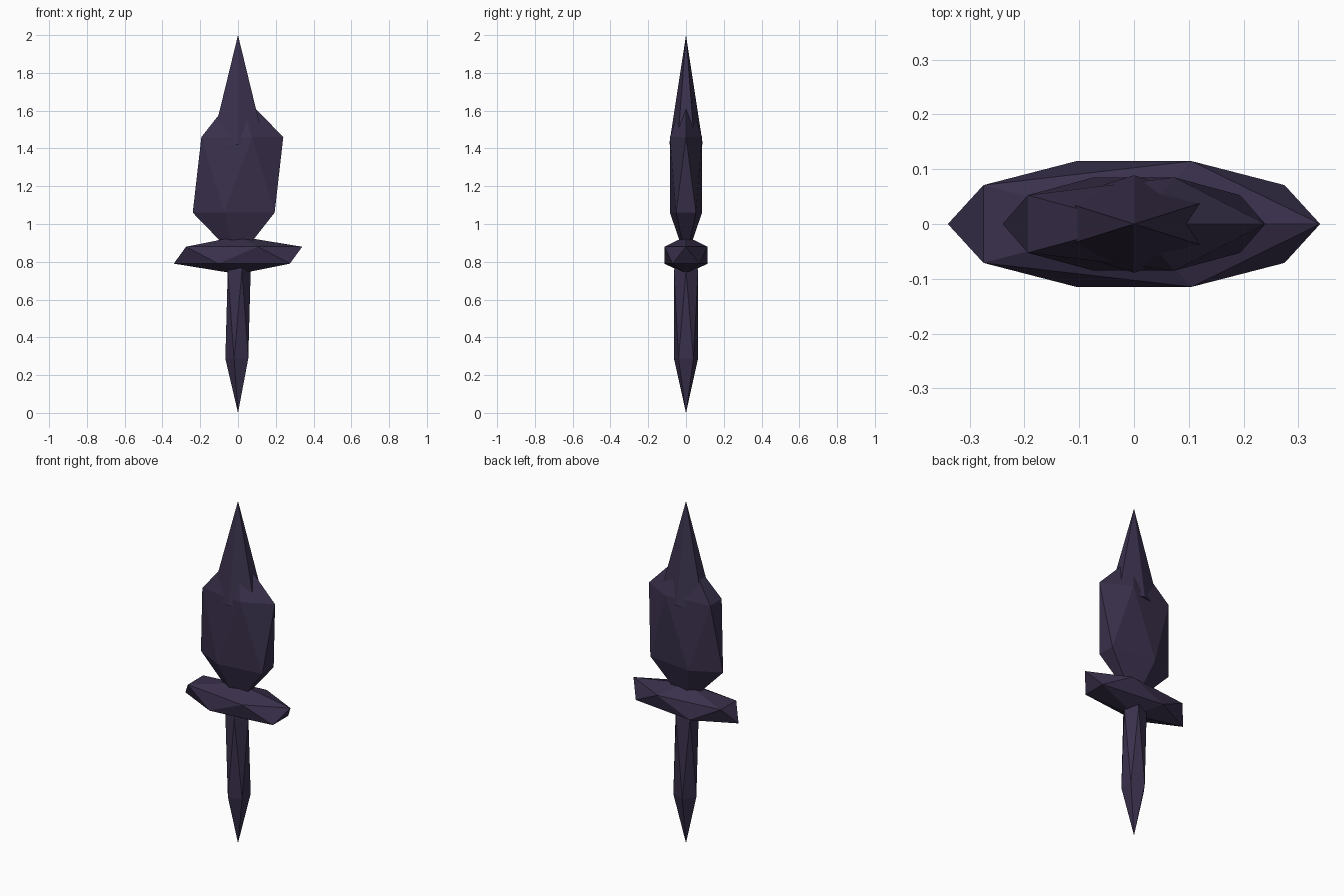
import bpy

if "Cube" in bpy.data.objects:
    bpy.data.objects.remove(bpy.data.objects["Cube"])

# One dark violet stone colour for everything
stone = bpy.data.materials.new("dark_violet")
stone.diffuse_color = (0.042, 0.030, 0.072, 1.0)
stone.use_nodes = True
stone.node_tree.nodes["Principled BSDF"].inputs["Base Color"].default_value = stone.diffuse_color


def finish(name, scale):
    obj = bpy.context.object
    obj.name = name
    obj.scale = scale
    bpy.ops.object.transform_apply(location=False, rotation=False, scale=True)
    obj.data.materials.append(stone)
    bpy.ops.object.shade_flat()
    return obj


def crystal(name, z, scale):
    """Stretched twenty-sided crystal centred at height z."""
    bpy.ops.mesh.primitive_ico_sphere_add(subdivisions=1, radius=1, location=(0, 0, z))
    return finish(name, scale)


# Pointed handle, cross guard and broad blade body
crystal("handle", 0.52, (0.075, 0.075, 0.52))
crystal("guard", 0.835, (0.38, 0.135, 0.10))
crystal("blade_body", 1.26, (0.268, 0.10, 0.447))

# Six-sided tip rising out of the blade body
TIP_BASE = 1.42
bpy.ops.mesh.primitive_cone_add(vertices=6, radius1=1, radius2=0, depth=2 - TIP_BASE,
                                location=(0, 0, (2 + TIP_BASE) / 2))
finish("blade_tip", (0.163, 0.089, 1))
